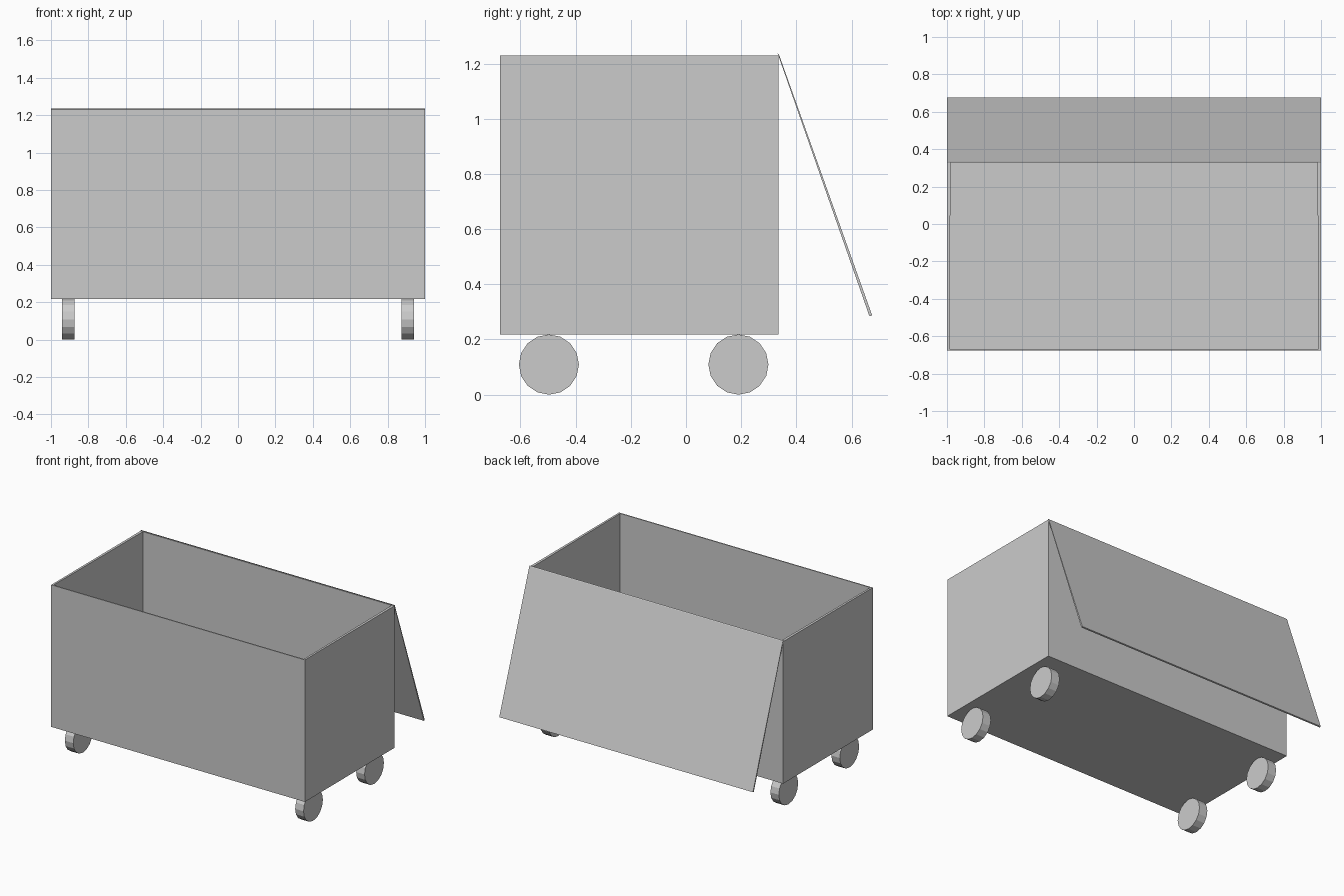
import bpy, bmesh, math
from mathutils import Matrix, Vector

if "Cube" in bpy.data.objects:
    bpy.data.objects.remove(bpy.data.objects["Cube"])


def finish(bm, name):
    bmesh.ops.recalc_face_normals(bm, faces=bm.faces)
    mesh = bpy.data.meshes.new(name)
    bm.to_mesh(mesh)
    bm.free()
    obj = bpy.data.objects.new(name, mesh)
    bpy.context.collection.objects.link(obj)
    return obj


# Open bin: a block whose top is inset and pushed down to the floor
Y0, Y1, Z0, Z1 = -0.675, 0.335, 0.218, 1.23
bm = bmesh.new()
size = Matrix.Diagonal((2, Y1 - Y0, Z1 - Z0, 1))
bmesh.ops.create_cube(bm, size=1, matrix=Matrix.Translation((0, (Y0 + Y1) / 2, (Z0 + Z1) / 2)) @ size)
top = max(bm.faces, key=lambda f: f.calc_center_median().z)
bmesh.ops.inset_individual(bm, faces=[top], thickness=0.01)
for v in top.verts:  # side walls thicken slightly towards the back
    back = v.co.y > 0
    v.co.x = math.copysign(0.981 if back else 0.986, v.co.x)
    v.co.y = Y1 - 0.005 if back else Y0 + 0.008
floor = bmesh.ops.extrude_discrete_faces(bm, faces=[top])["faces"][0]
for v in floor.verts:
    v.co.z = Z0 + 0.01
finish(bm, "bin_body")

# Lid hanging open behind the bin, tapering to its hinge edge
bm = bmesh.new()
profile = [(0.332, 1.237), (0.337, 1.233), (0.675, 0.287), (0.665, 0.284)]
face = bm.faces.new([bm.verts.new((-1, y, z)) for y, z in profile])
ext = bmesh.ops.extrude_face_region(bm, geom=[face])["geom"]
bmesh.ops.translate(bm, vec=Vector((2, 0, 0)), verts=[v for v in ext if isinstance(v, bmesh.types.BMVert)])
finish(bm, "open_lid")

# Four faceted wheels
for side, x in (("left", -0.908), ("right", 0.908)):
    for end, y in (("front", -0.497), ("back", 0.19)):
        bm = bmesh.new()
        bmesh.ops.create_cone(bm, cap_ends=True, segments=16, radius1=0.109, radius2=0.109, depth=0.066,
                              matrix=Matrix.Translation((x, y, 0.109)) @ Matrix.Rotation(math.pi / 2, 4, 'Y'))
        finish(bm, f"{end}_{side}_wheel")
